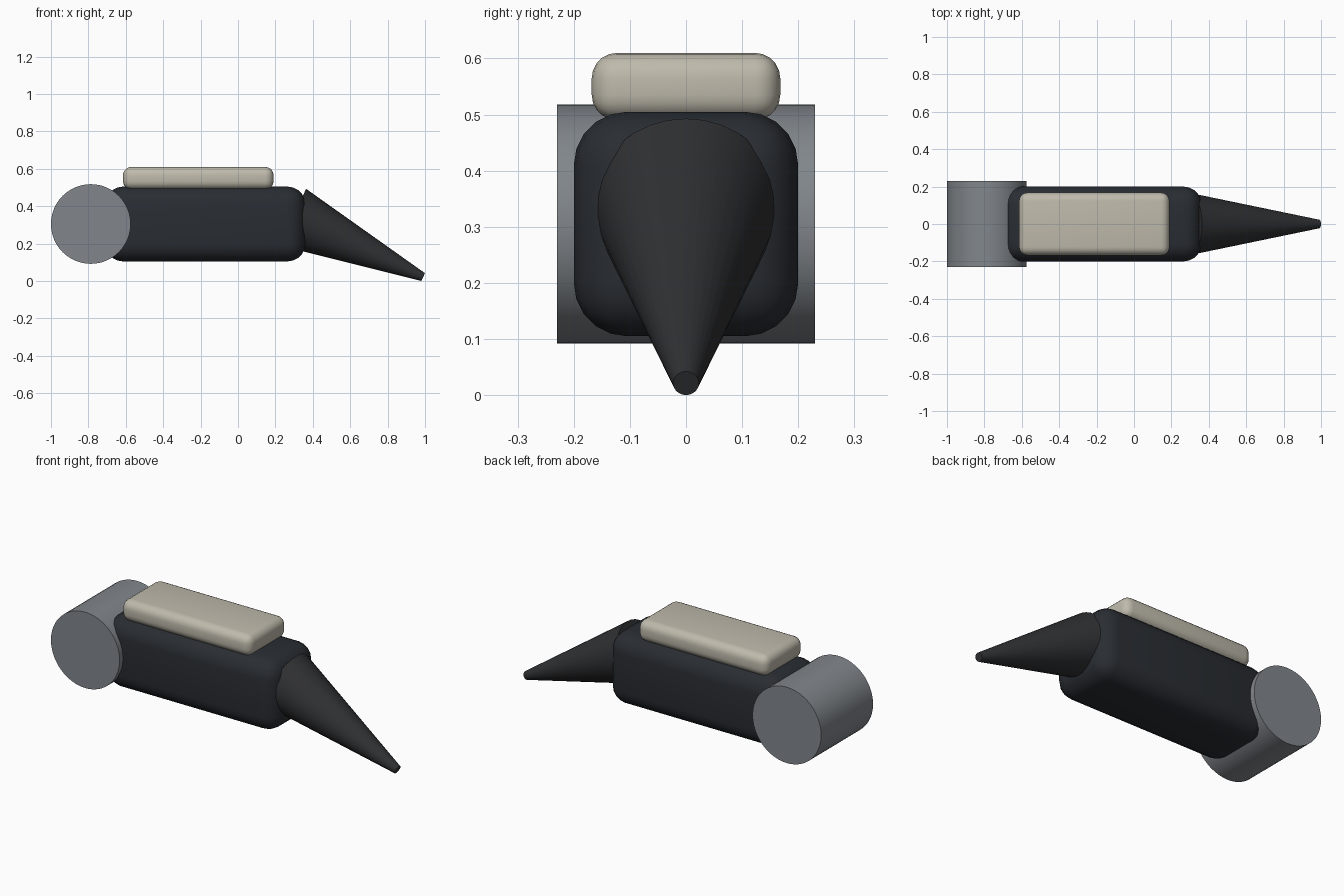
import bpy
from math import radians, sin, cos, pi

if "Cube" in bpy.data.objects:
    bpy.data.objects.remove(bpy.data.objects["Cube"])


def finish(obj, name, color, angle=35):
    obj.name = name
    mat = bpy.data.materials.new(name + "_material")
    mat.diffuse_color = (*color, 1)
    mat.use_nodes = True
    mat.node_tree.nodes["Principled BSDF"].inputs["Base Color"].default_value = mat.diffuse_color
    obj.data.materials.append(mat)
    bpy.ops.object.shade_smooth_by_angle(angle=radians(angle))
    return obj


def rounded_box(name, low, high, radius, color, segments=5):
    center = [(a + b) / 2 for a, b in zip(low, high)]
    bpy.ops.mesh.primitive_cube_add(size=1, location=center)
    obj = bpy.context.object
    obj.scale = [b - a for a, b in zip(low, high)]
    bpy.ops.object.transform_apply(location=False, rotation=False, scale=True)
    bevel = obj.modifiers.new("rounding", "BEVEL")
    bevel.width = radius
    bevel.segments = segments
    bpy.ops.object.modifier_apply(modifier=bevel.name)
    return finish(obj, name, color)


# Main housing and the pad on top of it
rounded_box("body", (-0.71, -0.20, 0.105), (0.36, 0.20, 0.505), 0.095, (0.022, 0.026, 0.032))
rounded_box("top_pad", (-0.615, -0.168, 0.49), (0.19, 0.168, 0.61), 0.045, (0.52, 0.49, 0.41))

# Cross roller at the rear end
bpy.ops.mesh.primitive_cylinder_add(vertices=48, radius=0.213, depth=0.46,
                                    location=(-0.787, 0, 0.305), rotation=(pi / 2, 0, 0))
finish(bpy.context.object, "rear_roller", (0.22, 0.24, 0.26))

# Tapered nose, tilted downwards to the ground
pitch, length = radians(24.7), 0.766
tip_x, tip_z = 0.99, 0.0212
bpy.ops.mesh.primitive_cone_add(
    vertices=32, radius1=0.167, radius2=0.023, depth=length,
    location=(tip_x - cos(pitch) * length / 2, 0, tip_z + sin(pitch) * length / 2),
    rotation=(0, pi / 2 + pitch, 0))
finish(bpy.context.object, "nose_cone", (0.03, 0.031, 0.034))
